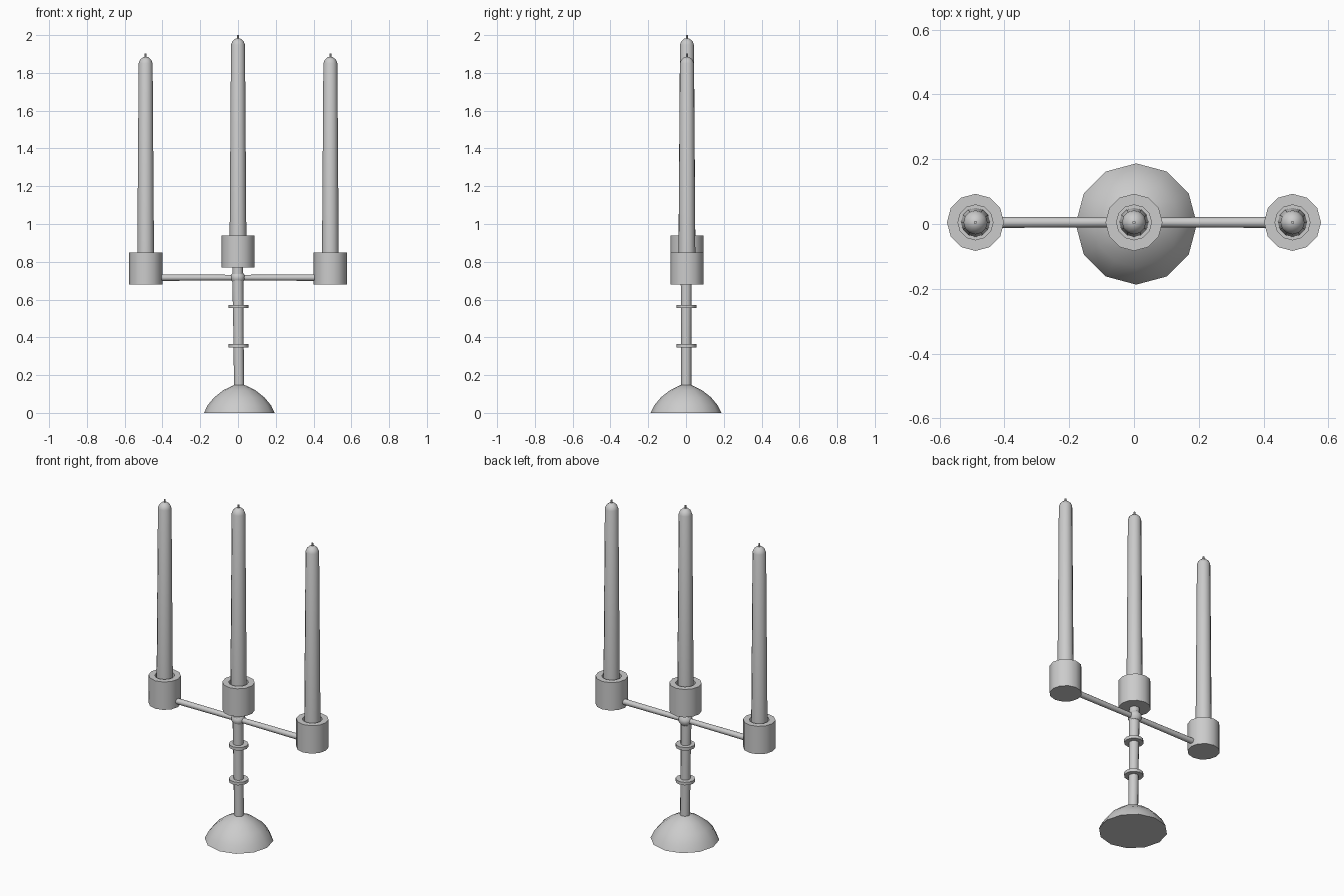
import bpy, bmesh
from math import sin, cos, pi, radians
from mathutils import Matrix

if "Cube" in bpy.data.objects:
    bpy.data.objects.remove(bpy.data.objects["Cube"])


def lathe(name, profile, base=(0, 0, 0), top_x=0.0, sides=12, turn=None):
    """Spin (radius, height) points round z; top_x leans the last ring sideways."""
    bm = bmesh.new()
    z0, z1 = profile[0][1], profile[-1][1]
    rings = []
    for r, z in profile:
        dx = top_x * (z - z0) / (z1 - z0) if top_x else 0
        if r == 0:
            rings.append([bm.verts.new((dx, 0, z))])
        else:
            rings.append([bm.verts.new((dx + r * cos(2 * pi * i / sides),
                                        r * sin(2 * pi * i / sides), z))
                          for i in range(sides)])
    for a, b in zip(rings, rings[1:]):
        for i in range(sides):
            j = (i + 1) % sides
            if len(a) == 1:
                bm.faces.new((a[0], b[j], b[i]))
            elif len(b) == 1:
                bm.faces.new((a[i], a[j], b[0]))
            else:
                bm.faces.new((a[i], a[j], b[j], b[i]))
    for ring in (rings[0], rings[-1]):
        if len(ring) > 1:
            bm.faces.new(ring)
    if turn:
        bm.transform(turn)
    bmesh.ops.recalc_face_normals(bm, faces=bm.faces)
    mesh = bpy.data.meshes.new(name)
    bm.to_mesh(mesh)
    bm.free()
    ob = bpy.data.objects.new(name, mesh)
    ob.location = base
    bpy.context.collection.objects.link(ob)
    bpy.ops.object.select_all(action='DESELECT')
    ob.select_set(True)
    bpy.context.view_layer.objects.active = ob
    bpy.ops.object.shade_smooth_by_angle(angle=radians(40))
    return ob


Y = 0.005  # upper parts sit slightly behind the foot

# Domed foot
lathe("foot", [(0.187, 0), (0.168, 0.04), (0.133, 0.082), (0.085, 0.12), (0.03, 0.147)],
      (0.007, 0, 0))

# Stem, leaning very slightly, with two collars and a ball joint
lathe("stem", [(0.027, 0.13), (0.027, 0.45), (0.029, 0.70), (0.028, 0.775)],
      (0.006, 0.001, 0), top_x=-0.008)
for name, z in (("lower_collar", 0.355), ("upper_collar", 0.563)):
    lathe(name, [(0.025, -0.009), (0.053, -0.009), (0.053, 0.009), (0.025, 0.009)],
          (0.003, 0.002, z))
lathe("joint", [(0, -0.03), (0.026, -0.026), (0.038, -0.01), (0.038, 0.01),
                (0.026, 0.026), (0, 0.03)], (-0.001, Y, 0.717))

# Side arms
for name, s in (("left_arm", -1), ("right_arm", 1)):
    lathe(name, [(0.015, 0), (0.017, 0.43)], (0, Y, 0.716),
          turn=Matrix.Rotation(s * pi / 2, 4, 'Y'))

# Hollow cups, tapered candles and wicks
cup = [(0.088, 0), (0.088, 0.167), (0.054, 0.167), (0.054, 0.06), (0, 0.06)]
for side, x, z, tip in (("left", -0.489, 0.681, 1.885), ("centre", 0, 0.771, 1.983),
                        ("right", 0.489, 0.681, 1.885)):
    lathe(side + "_cup", cup, (x, Y, z))
    h = tip - z
    lathe(side + "_candle", [(0.045, 0.055), (0.037, h - 0.034), (0.030, h - 0.016),
                             (0.014, h - 0.002), (0, h)], (x, Y, z))
    lathe(side + "_wick", [(0.005, -0.01), (0.005, 0.017)], (x, Y, tip), sides=8)
